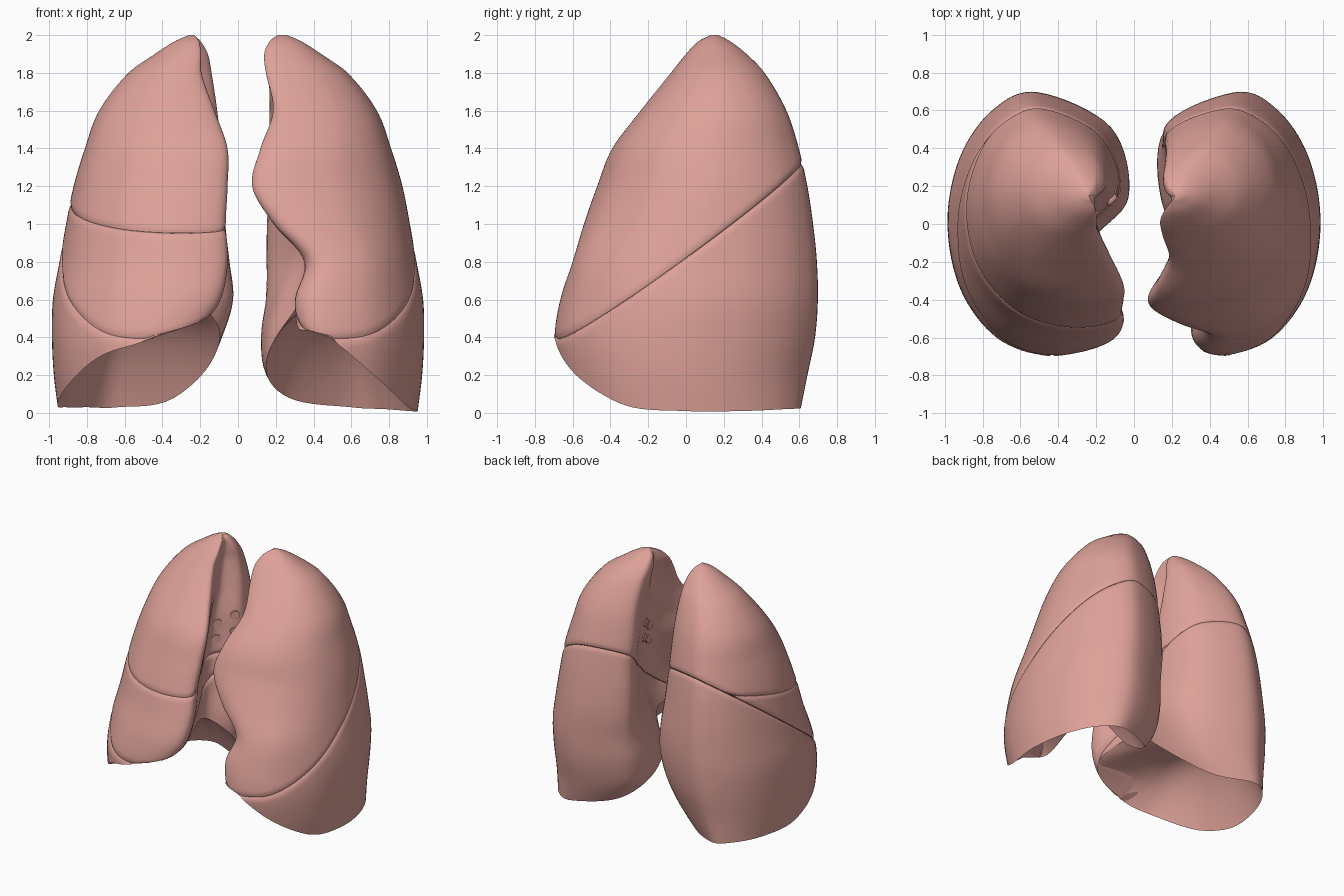
import bpy
import bmesh
from math import sin, cos, pi
from mathutils import Vector

if "Cube" in bpy.data.objects:
    bpy.data.objects.remove(bpy.data.objects["Cube"])

pink = bpy.data.materials.new("tissue pink")
pink.use_nodes = True
pink.diffuse_color = (0.73, 0.36, 0.32, 1)
pink.node_tree.nodes["Principled BSDF"].inputs["Base Color"].default_value = pink.diffuse_color
pink.node_tree.nodes["Principled BSDF"].inputs["Roughness"].default_value = 0.6

# Profiles by height: outer side, back and front are shared by both lungs
HEIGHT = [0, .2, .4, .6, .8, 1, 1.2, 1.4, 1.6, 1.8, 1.9, 1.97, 2]
SIDE = [.95, .975, .985, .98, .945, .91, .87, .81, .735, .58, .44, .33, .26]
BACK = [.6, .64, .68, .695, .69, .67, .64, .595, .53, .415, .32, .23, .17]
FRONT = [-.62, -.67, -.695, -.665, -.6, -.54, -.47, -.39, -.24, -.08, 0, .07, .13]

# Inner face of each lung: front lip, hollow at the root, bulge and rear corner.
# The rim gives the height of the lower edge, from the back around the outside.
LEFT = dict(
    sign=1, crest=.22,
    rim=[.03, .02, .01, .01, .04, .2, .4, .44, .55, .58, .28, .08],
    lip=[.32, .32, .33, .31, .36, .19, .075, .12, .19, .15, .14, .17, .21],
    hollow=[.3, .3, .3, .33, .37, .35, .31, .28, .24, .22, .2, .2, .215],
    bulge=[.3, .17, .15, .2, .27, .28, .28, .25, .21, .17, .16, .18, .215],
    corner=[.33, .19, .16, .17, .16, .16, .17, .17, .18, .18, .17, .18, .216])
RIGHT = dict(
    sign=-1, crest=.3,
    rim=[.03, .03, .03, .04, .14, .3, .39, .5, .61, .6, .38, .08],
    lip=[.32, .28, .22, .1, .06, .07, .06, .06, .13, .2, .2, .21, .23],
    hollow=[.3, .28, .24, .22, .23, .24, .24, .23, .22, .22, .21, .21, .24],
    bulge=[.35, .18, .09, .03, .05, .07, .08, .09, .11, .14, .16, .2, .235],
    corner=[.4, .25, .16, .12, .13, .16, .18, .19, .2, .2, .2, .21, .236])

PER_SPAN, SPANS, LEVELS, BASE_RINGS = 8, 12, 64, 16
AROUND = PER_SPAN * SPANS
DOME = .58


def profile(values, z):
    """Smooth value of a profile at height z."""
    last = len(HEIGHT) - 1
    i = 0
    while i < last - 1 and z > HEIGHT[i + 1]:
        i += 1

    def slope(k):
        a, b = max(k - 1, 0), min(k + 1, last)
        return (values[b] - values[a]) / (HEIGHT[b] - HEIGHT[a])

    h = HEIGHT[i + 1] - HEIGHT[i]
    t = (z - HEIGHT[i]) / h
    ease = t * t * (3 - 2 * t)
    return (values[i] + (values[i + 1] - values[i]) * ease
            + h * slope(i) * t * (1 - t) ** 2 - h * slope(i + 1) * t * t * (1 - t))


def loop_spline(items, u):
    """Smooth closed curve through numbers or points; u counts the spans."""
    i, t = int(u), u - int(u)
    p0, p1, p2, p3 = (items[(i + k) % SPANS] for k in (-1, 0, 1, 2))
    return p1 + .5 * t * (p2 - p0 + t * (2 * p0 - 5 * p1 + 4 * p2 - p3
                                         + t * (3 * p1 - p0 - 3 * p2 + p3)))


def section_point(lung, z, u):
    """Point on the horizontal section at height z; u runs once around."""
    side, back, front = (profile(p, z) for p in (SIDE, BACK, FRONT))
    lip, hollow, bulge, corner = (profile(lung[k], z)
                                  for k in ("lip", "hollow", "bulge", "corner"))
    mid, depth = (back + front) / 2, back - front
    back_x = corner + .45 * (side - corner)
    front_x = lip + lung["crest"] * (side - lip)
    pts = []
    for k in range(3):
        a = k * pi / 6
        pts.append((back_x + (side - back_x) * sin(a), mid + (back - mid) * cos(a)))
    for k in range(4):
        a = k * pi / 6
        pts.append((front_x + (side - front_x) * cos(a), mid + (front - mid) * sin(a)))
    pts += [(lip, front + .05 * depth), ((lip + hollow) / 2, back - .77 * depth),
            (hollow, back - .58 * depth), (bulge, back - .41 * depth),
            (corner, back - .14 * depth)]
    p = loop_spline([Vector(q) for q in pts], u)
    return Vector((p.x * lung["sign"], p.y, z))


def lung_body(lung):
    """Closed lung: lofted wall, closed tip and domed hollow base."""
    bm = bmesh.new()
    rim = []
    for j in range(AROUND):
        u = j / PER_SPAN
        rim.append(section_point(lung, max(.005, loop_spline(lung["rim"], u)), u))
    center = sum(rim, Vector()) / AROUND
    rows = []
    # hollow base, from its middle out to the rim
    for r in range(1, BASE_RINGS):
        s = sin(pi / 2 * r / BASE_RINGS)
        row = []
        for p in rim:
            q = center.lerp(p, s)
            q.z = p.z + (DOME - p.z) * (1 - s ** 3)
            row.append(bm.verts.new(q))
        rows.append(row)
    # outer wall, from the rim up to the tip
    for k in range(LEVELS + 1):
        t = 1 - (1 - k / LEVELS) ** 1.4
        rows.append([bm.verts.new(section_point(lung, p.z + (2 - p.z) * t, j / PER_SPAN))
                     for j, p in enumerate(rim)])
    for low, high in zip(rows, rows[1:]):
        for j in range(AROUND):
            n = (j + 1) % AROUND
            bm.faces.new((low[j], low[n], high[n], high[j]))
    for row, mid in ((rows[0], Vector((center.x, center.y, DOME))),
                     (rows[-1], sum((v.co for v in rows[-1]), Vector()) / AROUND)):
        hub = bm.verts.new(mid)
        for j in range(AROUND):
            bm.faces.new((row[j], row[(j + 1) % AROUND], hub))
    bmesh.ops.recalc_face_normals(bm, faces=bm.faces)
    return bm


def cut(bm, point, normal):
    """Keep one side of a fissure, roll its edge inward and cap it."""
    normal = normal.normalized()
    for offset in (.035, .022, .012, .006, .0015):
        bmesh.ops.bisect_plane(bm, geom=bm.verts[:] + bm.edges[:] + bm.faces[:],
                               plane_co=point + normal * offset, plane_no=normal,
                               clear_inner=(offset == .0015))
    bm.normal_update()
    for v in bm.verts:
        d = (v.co - point).dot(normal)
        if d < .035:
            v.co -= v.normal * .01 * (1 - d / .035) ** 2
    bmesh.ops.holes_fill(bm, edges=[e for e in bm.edges if e.is_boundary], sides=0)
    bmesh.ops.recalc_face_normals(bm, faces=bm.faces)


def add_object(name, bm):
    mesh = bpy.data.meshes.new(name)
    bm.to_mesh(mesh)
    bm.free()
    mesh.materials.append(pink)
    obj = bpy.data.objects.new(name, mesh)
    bpy.context.collection.objects.link(obj)
    bpy.ops.object.select_all(action="DESELECT")
    obj.select_set(True)
    bpy.context.view_layer.objects.active = obj
    bpy.ops.object.shade_smooth_by_angle(angle=.8)


def slanted(sign):
    """Main fissure: climbs to the back and a little to the middle."""
    return Vector((sign * .5, -.68, .4)), Vector((sign * .14, -.71, 1))


def below(plane):
    return plane[0], -plane[1]


# Fissure normals point to the upper side
level = (Vector((0, 0, 1.08)), Vector((0, -.23, 1)))
LOBES = {
    "left_upper_lobe": (LEFT, [slanted(1)]),
    "left_lower_lobe": (LEFT, [below(slanted(1))]),
    "right_upper_lobe": (RIGHT, [slanted(-1), level]),
    "right_middle_lobe": (RIGHT, [slanted(-1), below(level)]),
    "right_lower_lobe": (RIGHT, [below(slanted(-1))]),
}
for name, (lung, planes) in LOBES.items():
    body = lung_body(lung)
    for plane in planes:
        cut(body, *plane)
    add_object(name, body)

# Short airway and vessel stubs on the inner faces
for label, lung in (("left", LEFT), ("right", RIGHT)):
    bm = bmesh.new()
    for z, u in ((1.38, 9.7), (1.32, 9.2), (1.25, 9.7), (1.2, 9.2)):
        spot = section_point(lung, z, u)
        along = section_point(lung, z, u + .1) - section_point(lung, z, u - .1)
        facing = along.cross(Vector((0, 0, 1))).normalized()
        turn = facing.to_track_quat("Z", "Y").to_matrix().to_4x4()
        turn.translation = spot
        bmesh.ops.create_cone(bm, cap_ends=True, segments=20, radius1=.034,
                              radius2=.034, depth=.02, matrix=turn)
    add_object(label + "_root_stubs", bm)
